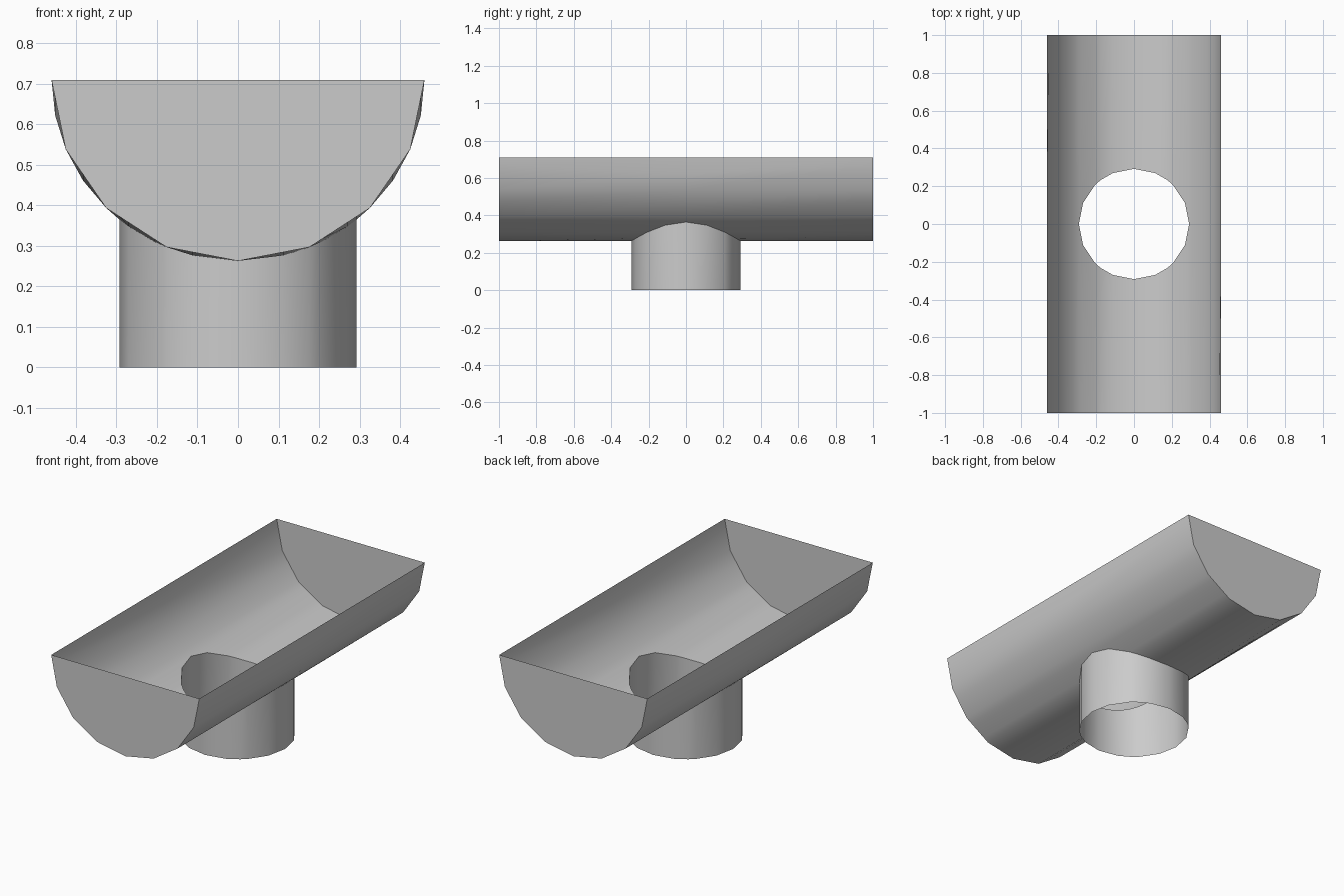
import bpy, bmesh, math

cube = bpy.data.objects.get("Cube")
if cube:
    bpy.data.objects.remove(cube, do_unlink=True)

WIDTH, DEPTH, RIM, LENGTH = 0.46, 0.446, 0.709, 1.0   # half-elliptical trough
R = 0.292                                             # outlet pipe radius

grey = bpy.data.materials.new("plain_grey")
grey.use_nodes = True
grey.diffuse_color = (0.6, 0.6, 0.6, 1)
grey.node_tree.nodes["Principled BSDF"].inputs["Base Color"].default_value = (0.6, 0.6, 0.6, 1)


def make_object(name, bm, smooth):
    bmesh.ops.remove_doubles(bm, verts=bm.verts, dist=1e-4)
    mesh = bpy.data.meshes.new(name)
    bm.to_mesh(mesh)
    bm.free()
    mesh.materials.append(grey)
    for p in mesh.polygons:
        p.use_smooth = smooth
    obj = bpy.data.objects.new(name, mesh)
    bpy.context.collection.objects.link(obj)


def curve_z(x):
    return RIM - DEPTH * math.sqrt(max(0, 1 - (x / WIDTH) ** 2))


def hole_y(x):
    return math.sqrt(max(0, R * R - x * x))


# Eight-sided end profile, with the pipe's corners and finer steps between
ends = [-WIDTH * math.cos(math.pi * i / 8) for i in range(9)]


def end_z(x):
    for a, b in zip(ends, ends[1:]):
        if x <= b + 1e-6:
            t = (x - a) / (b - a)
            return curve_z(a) * (1 - t) + curve_z(b) * t


pipe_x = [R * math.sin(math.pi * i / 8) for i in range(-4, 5)]
fine_x = [s * WIDTH * math.cos(math.pi * i / 16) for i in (1, 3) for s in (-1, 1)]
xs = sorted(set(round(x, 5) for x in ends + pipe_x + fine_x))

# Trough sheet, open around the outlet hole
bm = bmesh.new()
for side in (-1, 1):
    mid = [bm.verts.new((x, side * hole_y(x), curve_z(x))) for x in xs]
    end = [bm.verts.new((x, side * LENGTH, end_z(x))) for x in xs]
    for i in range(len(xs) - 1):
        quad = [mid[i], end[i], end[i + 1], mid[i + 1]]
        bm.faces.new(quad if side > 0 else quad[::-1])
bmesh.ops.reverse_faces(bm, faces=bm.faces)
make_object("trough", bm, True)

# Outlet pipe, trimmed to the underside of the trough
bm = bmesh.new()
hole_x = [x for x in xs if abs(x) < R + 1e-4]
for side in (-1, 1):
    top = [bm.verts.new((x, side * hole_y(x), curve_z(x))) for x in hole_x]
    low = [bm.verts.new((x, side * hole_y(x), 0)) for x in hole_x]
    for i in range(len(hole_x) - 1):
        quad = [low[i], low[i + 1], top[i + 1], top[i]]
        bm.faces.new(quad if side < 0 else quad[::-1])
make_object("outlet_pipe", bm, True)

# Flat end caps
for name, side in (("front_cap", -1), ("back_cap", 1)):
    bm = bmesh.new()
    ring = [bm.verts.new((x, side * LENGTH, end_z(x))) for x in ends]
    bm.faces.new(ring if side < 0 else ring[::-1])
    make_object(name, bm, False)
